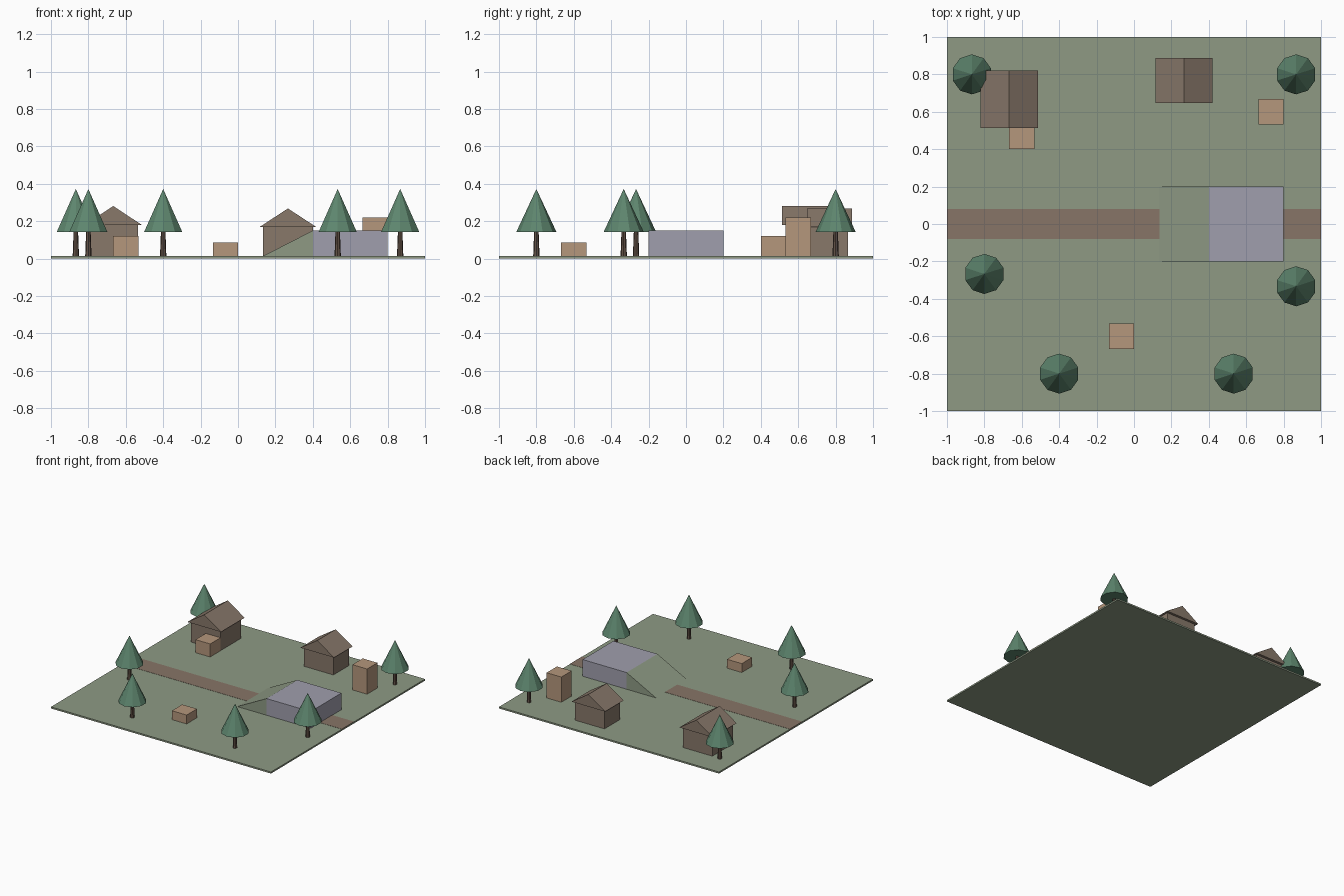
import bpy
import bmesh

cube = bpy.data.objects.get("Cube")
if cube:
    bpy.data.objects.remove(cube, do_unlink=True)

GROUND = 0.013  # top of the ground slab


def material(name, rgb):
    # 8-bit display colour to linear
    lin = [((c / 255 + 0.055) / 1.055) ** 2.4 for c in rgb] + [1.0]
    mat = bpy.data.materials.new(name)
    mat.use_nodes = True
    mat.diffuse_color = lin
    mat.node_tree.nodes["Principled BSDF"].inputs["Base Color"].default_value = lin
    return mat


grass = material("grass green", (142, 154, 132))
dirt = material("dirt brown", (135, 117, 103))
timber = material("timber brown", (136, 120, 106))
crate_tan = material("crate tan", (181, 151, 124))
stone = material("stone lavender grey", (160, 159, 173))
leaf = material("pine green", (94, 134, 110))
bark = material("bark brown", (98, 81, 70))


def finish(name, bm, mat):
    bmesh.ops.recalc_face_normals(bm, faces=bm.faces)
    mesh = bpy.data.meshes.new(name)
    bm.to_mesh(mesh)
    bm.free()
    mesh.materials.append(mat)
    obj = bpy.data.objects.new(name, mesh)
    bpy.context.collection.objects.link(obj)
    return obj


def box(name, x, y, z, mat):
    """Box from (min, max) ranges on each axis."""
    bm = bmesh.new()
    bmesh.ops.create_cube(bm, size=1)
    for v in bm.verts:
        for axis, (lo, hi) in enumerate((x, y, z)):
            v.co[axis] = hi if v.co[axis] > 0 else lo
    return finish(name, bm, mat)


def prism(name, profile, y, mat):
    """Extrude an x-z profile along y."""
    bm = bmesh.new()
    face = bm.faces.new([bm.verts.new((px, y[0], pz)) for px, pz in profile])
    ext = bmesh.ops.extrude_face_region(bm, geom=[face])["geom"]
    moved = [g for g in ext if isinstance(g, bmesh.types.BMVert)]
    bmesh.ops.translate(bm, verts=moved, vec=(0, y[1] - y[0], 0))
    return finish(name, bm, mat)


def cone(name, x, y, z, r_bottom, r_top, sides, mat):
    bm = bmesh.new()
    bmesh.ops.create_cone(bm, cap_ends=True, segments=sides,
                          radius1=r_bottom, radius2=r_top, depth=z[1] - z[0])
    bmesh.ops.remove_doubles(bm, verts=bm.verts, dist=0.0001)
    bmesh.ops.translate(bm, verts=bm.verts, vec=(x, y, (z[0] + z[1]) / 2))
    return finish(name, bm, mat)


def house(name, x, y, half_x, half_y, eave, ridge):
    over = 0.02  # roof overhang
    box(name + "_walls", (x - half_x, x + half_x), (y - half_y, y + half_y),
        (GROUND, eave), timber)
    w = half_x + over
    prism(name + "_roof", [(x - w, eave), (x + w, eave), (x, ridge)],
          (y - half_y - over, y + half_y + over), timber)


def crate(name, x, y, top):
    s = 0.067
    box(name, (x - s, x + s), (y - s, y + s), (GROUND, top), crate_tan)


def tree(name, x, y):
    cone(name + "_trunk", x, y, (GROUND, 0.147), 0.017, 0.012, 8, bark)
    cone(name + "_foliage", x, y, (0.143, 0.372), 0.107, 0, 10, leaf)


# Ground and path
box("ground", (-1, 1), (-1, 1), (0, GROUND), grass)
box("path", (-1, 1), (-0.08, 0.08), (GROUND - 0.005, GROUND + 0.0015), dirt)

# Raised platform with its grassy ramp
box("platform", (0.4, 0.8), (-0.2, 0.2), (GROUND, 0.15), stone)
prism("ramp", [(0.133, GROUND), (0.4, GROUND), (0.4, 0.15)], (-0.2, 0.2), grass)

# Houses
house("large_house", -0.667, 0.667, 0.133, 0.133, 0.18, 0.281)
house("small_house", 0.267, 0.767, 0.133, 0.1, 0.168, 0.268)

# Crates
crate("medium_crate", -0.6, 0.467, 0.12)
crate("low_crate", -0.067, -0.6, 0.086)
crate("tall_crate", 0.733, 0.6, 0.22)

# Trees
spots = [(-0.867, 0.8), (0.867, 0.8), (-0.8, -0.267),
         (0.867, -0.333), (-0.4, -0.8), (0.533, -0.8)]
for i, (tx, ty) in enumerate(spots, 1):
    tree(f"tree_{i}", tx, ty)
